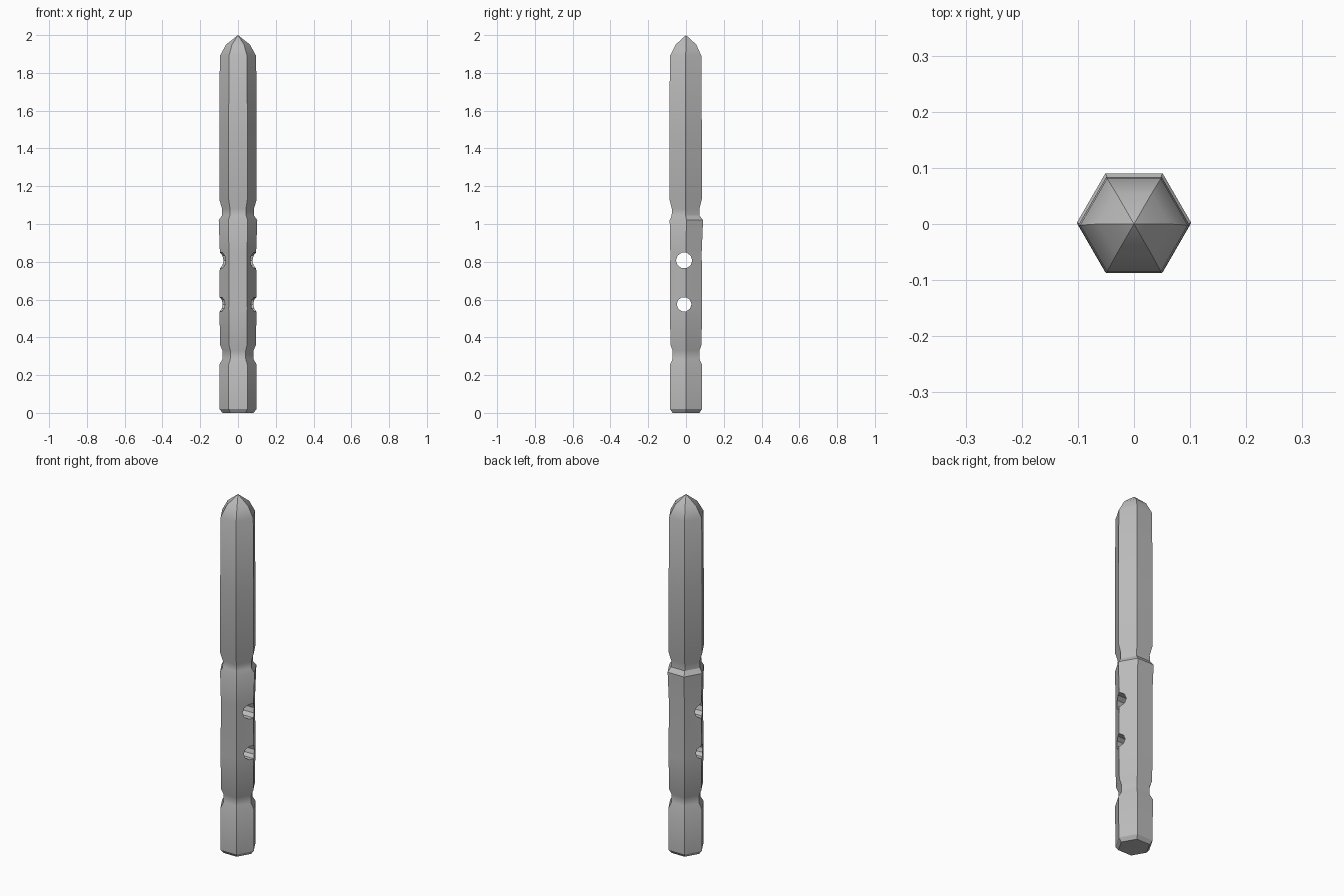
import bpy
import bmesh
from math import cos, sin, pi, radians

cube = bpy.data.objects.get("Cube")
if cube:
    bpy.data.objects.remove(cube)

# One plain stone-grey finish
grey = bpy.data.materials.new("plain_grey")
grey.use_nodes = True
colour = (0.5, 0.5, 0.5, 1)
grey.diffuse_color = colour
grey.node_tree.nodes["Principled BSDF"].inputs["Base Color"].default_value = colour

# Height, corner radius and y shift of each hexagonal ring
RINGS = [
    (0.0, 0.082, 0), (0.02, 0.098, 0), (0.255, 0.099, 0),
    (0.285, 0.082, 0), (0.33, 0.082, 0), (0.36, 0.095, 0),
    (0.55, 0.098, 0), (0.85, 0.096, 0), (1.02, 0.102, 0.002),
    (1.045, 0.085, -0.002), (1.08, 0.084, -0.002), (1.13, 0.099, -0.002),
    (1.5, 0.099, -0.002), (1.89, 0.096, -0.002), (1.95, 0.063, 0),
]


def build_post():
    bm = bmesh.new()
    rings = []
    for z, r, dy in RINGS:
        rings.append([bm.verts.new((r * cos(i * pi / 3), r * sin(i * pi / 3) + dy, z))
                      for i in range(6)])
    for low, high in zip(rings, rings[1:]):
        for i in range(6):
            j = (i + 1) % 6
            bm.faces.new((low[i], low[j], high[j], high[i]))
    # Base and pointed tip
    bm.faces.new(rings[0][::-1])
    tip = bm.verts.new((0, 0, 2))
    for i in range(6):
        bm.faces.new((rings[-1][i], rings[-1][(i + 1) % 6], tip))
    bmesh.ops.recalc_face_normals(bm, faces=bm.faces)
    mesh = bpy.data.meshes.new("hexagonal_post")
    bm.to_mesh(mesh)
    bm.free()
    obj = bpy.data.objects.new("hexagonal_post", mesh)
    bpy.context.collection.objects.link(obj)
    mesh.materials.append(grey)
    return obj


post = build_post()

# Two rail holes running from side to side
for name, z, r in (("upper_hole", 0.807, 0.043), ("lower_hole", 0.575, 0.039)):
    bpy.ops.mesh.primitive_cylinder_add(vertices=10, radius=r, depth=0.4,
                                        location=(0, -0.01, z), rotation=(0, pi / 2, 0))
    cutter = bpy.context.object
    cutter.name = name + "_cutter"
    cutter.data.materials.append(grey)
    cut = post.modifiers.new(name, "BOOLEAN")
    cut.operation = "DIFFERENCE"
    cut.solver = "EXACT"
    cut.object = cutter
    bpy.ops.object.select_all(action="DESELECT")
    post.select_set(True)
    bpy.context.view_layer.objects.active = post
    bpy.ops.object.modifier_apply(modifier=name)
    bpy.data.objects.remove(cutter)

bpy.ops.object.shade_smooth_by_angle(angle=radians(30))
